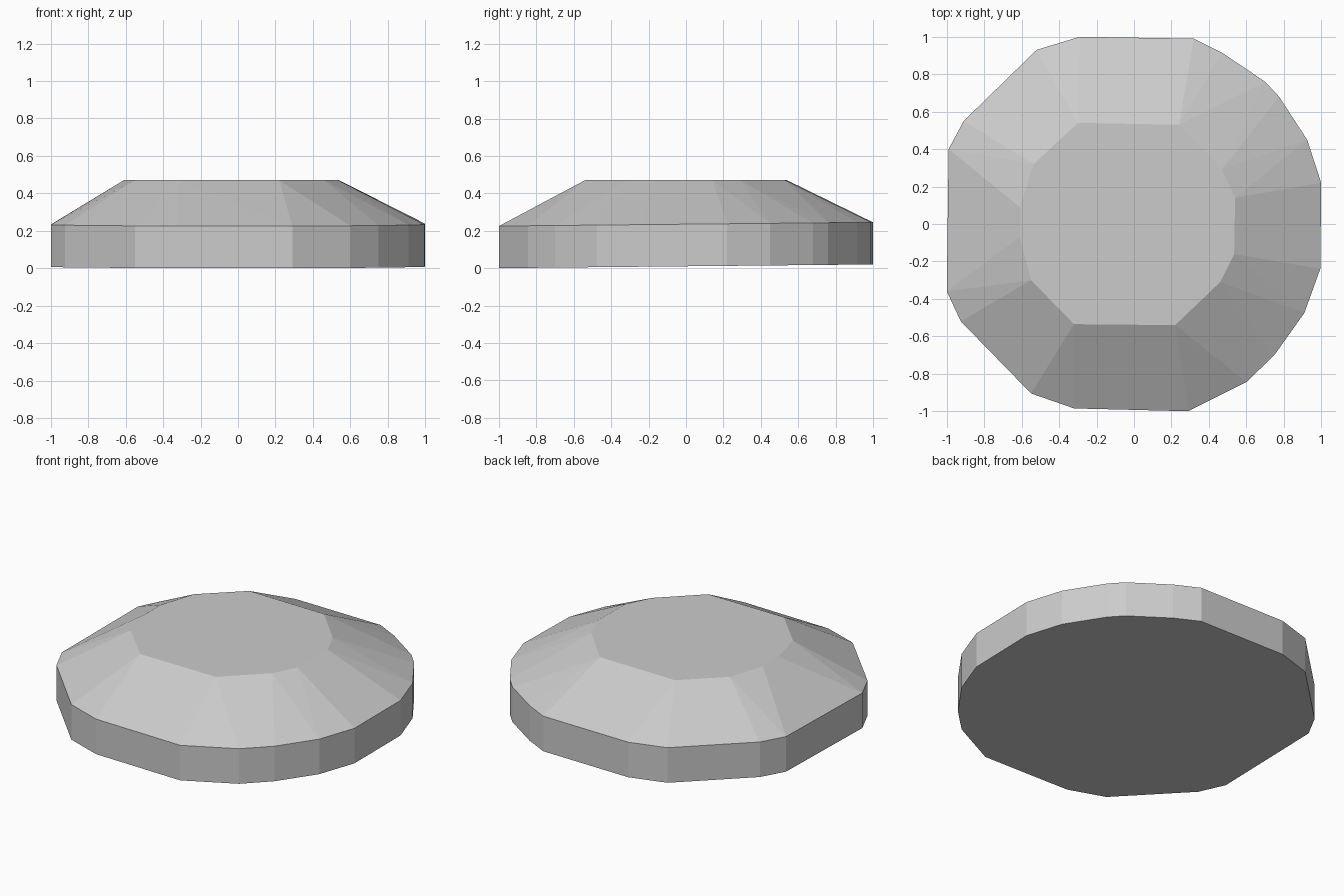
import bpy, bmesh, math

default_cube = bpy.data.objects.get("Cube")
if default_cube:
    bpy.data.objects.remove(default_cube, do_unlink=True)

# Irregular outlines, counter-clockwise from the left side (+x)
RIM = [(1, .22), (.925, .45), (.775, .68), (.7, .76), (.47, .915),
       (.32, .99), (-.29, 1), (-.52, .93), (-.91, .55), (-.99, .4),
       (-1, -.36), (-.925, -.52), (-.55, -.905), (-.32, -.985),
       (.29, -1), (.6, -.845), (.75, -.7), (.91, -.475), (.995, -.24)]
CROWN = [(.54, .14), (.47, .29), (.24, .53), (-.3, .54), (-.535, .32),
         (-.61, .09), (-.61, -.07), (-.55, -.3), (-.32, -.535),
         (.22, -.54), (.46, -.31), (.535, -.16)]


def make_material(name, color):
    material = bpy.data.materials.new(name)
    material.use_nodes = True
    material.diffuse_color = color
    shader = next(node for node in material.node_tree.nodes
                  if node.type == 'BSDF_PRINCIPLED')
    shader.inputs["Base Color"].default_value = color
    return material


def add_ring(bm, outline, height, tilt=0.0):
    """Add one outline of vertices at a height that rises gently to the back."""
    for x, y in outline:
        bm.verts.new((x, y, height + tilt * y))


def faceted_solid(name, rings, material):
    """Wrap the stacked outlines in flat facets and merge the coplanar ones."""
    bm = bmesh.new()
    for outline, height, tilt in rings:
        add_ring(bm, outline, height, tilt)
    bmesh.ops.convex_hull(bm, input=bm.verts[:])
    bmesh.ops.dissolve_limit(bm, angle_limit=math.radians(.5),
                             verts=bm.verts[:], edges=bm.edges[:])
    bmesh.ops.recalc_face_normals(bm, faces=bm.faces[:])
    mesh = bpy.data.meshes.new(name)
    bm.to_mesh(mesh)
    bm.free()
    mesh.materials.append(material)
    solid = bpy.data.objects.new(name, mesh)
    bpy.context.scene.collection.objects.link(solid)
    return solid


# Upright band below, sloping facets up to the flat crown
stone_grey = make_material("stone_grey", (.6, .6, .6, 1))
faceted_solid("faceted_stone_disc",
              [(RIM, .01, .01), (RIM, .235, .01), (CROWN, .47, 0)],
              stone_grey)
